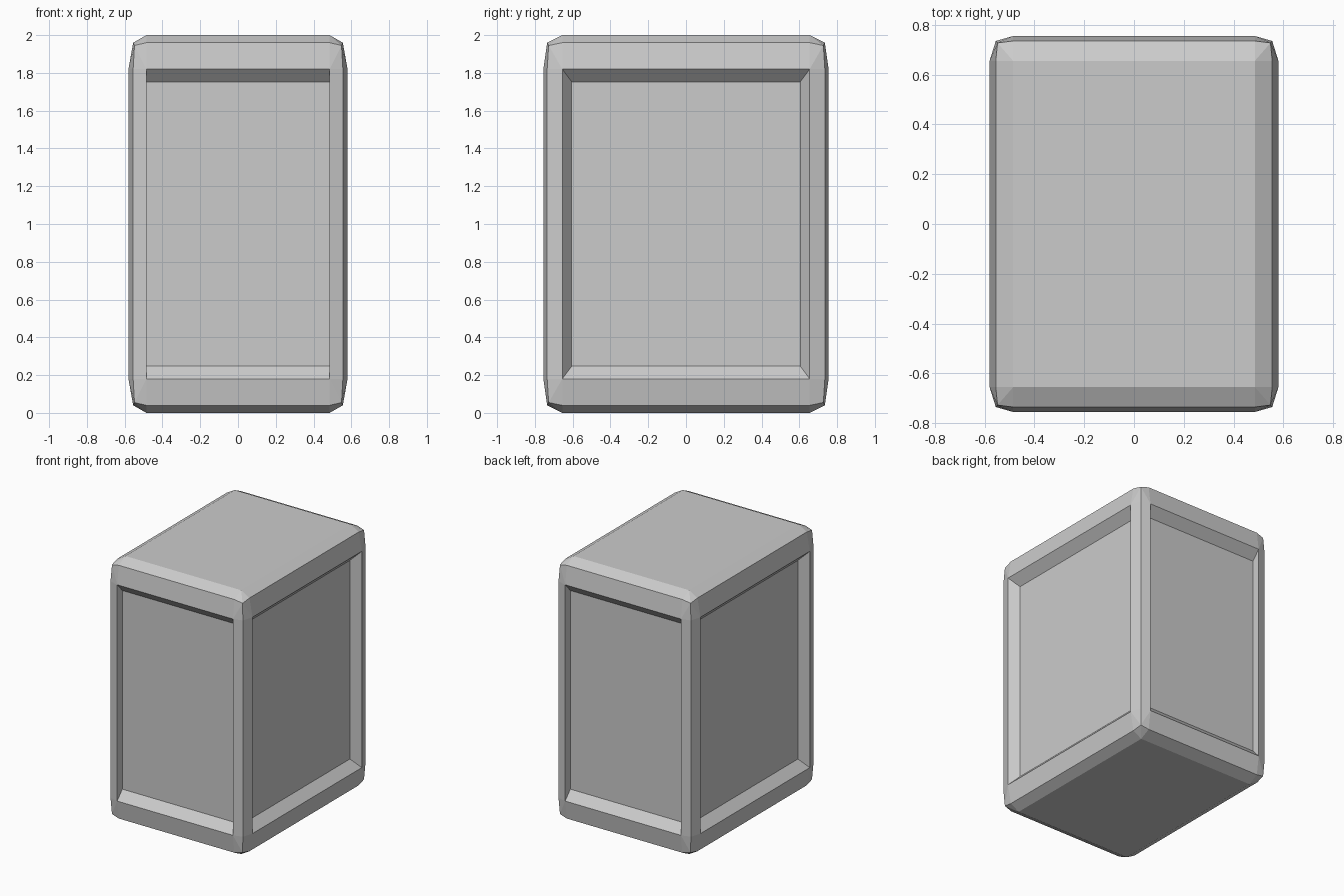
import bpy, bmesh
from itertools import product

if "Cube" in bpy.data.objects:
    bpy.data.objects.remove(bpy.data.objects["Cube"])

HALF = (0.58, 0.755, 1.0)     # outer half sizes
FLAT = (0.485, 0.655, 0.82)   # half sizes of the flat face areas
MID = (0.555, 0.735, 0.96)    # middle line of the two-step edge bevel
CORNER = (0.548, 0.727, 0.945)

# Rounded block: hull of face corners, bevel midpoints and corner tips
bm = bmesh.new()
for s in product((-1, 1), repeat=3):
    pts = [CORNER]
    for a in range(3):
        pts.append([HALF[i] if i == a else FLAT[i] for i in range(3)])
        pts.append([FLAT[i] if i == a else MID[i] for i in range(3)])
    for p in pts:
        bm.verts.new([p[i] * s[i] for i in range(3)])
bmesh.ops.convex_hull(bm, input=bm.verts[:])
bmesh.ops.dissolve_limit(bm, angle_limit=0.01, verts=bm.verts[:], edges=bm.edges[:])
bm.normal_update()

# Recessed panels on the four upright sides
sides = [f for f in bm.faces if max(abs(f.normal.x), abs(f.normal.y)) > 0.999]
for f in bmesh.ops.extrude_discrete_faces(bm, faces=sides)["faces"]:
    c = f.calc_center_median()
    on_x = abs(c.x) > 0.1
    for v in f.verts:
        if on_x:
            v.co.x -= 0.065 if v.co.x > 0 else -0.065
            v.co.y -= 0.05 if v.co.y > 0 else -0.05
        else:
            v.co.y -= 0.062 if v.co.y > 0 else -0.062
        v.co.z -= 0.067 if v.co.z > 0 else -0.067

bmesh.ops.translate(bm, verts=bm.verts[:], vec=(0, 0, 1))
bmesh.ops.recalc_face_normals(bm, faces=bm.faces[:])
mesh = bpy.data.meshes.new("panelled_crate")
bm.to_mesh(mesh)
bm.free()
bpy.context.collection.objects.link(bpy.data.objects.new("panelled_crate", mesh))
